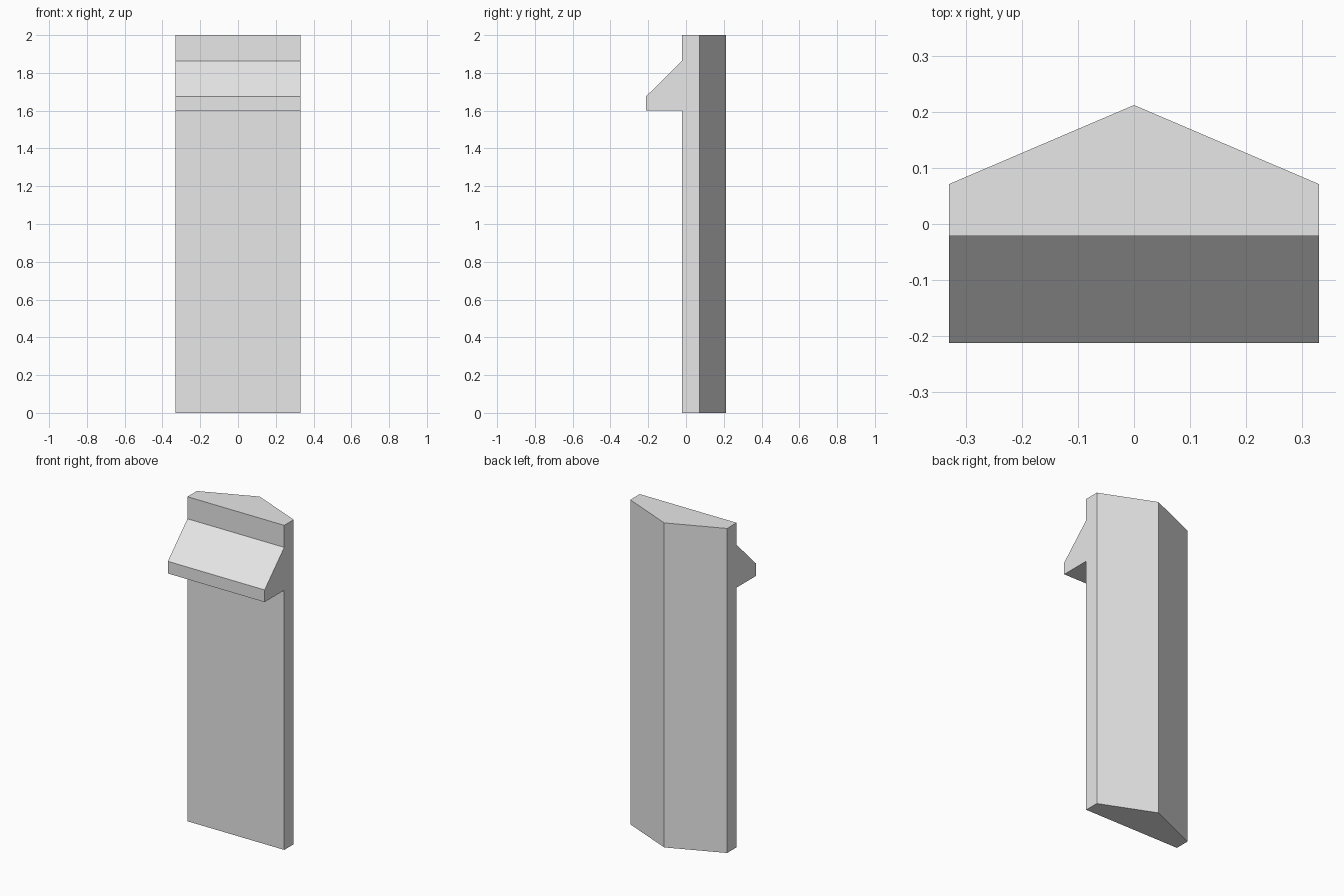
import bpy
import bmesh
from mathutils import Vector

cube = bpy.data.objects.get("Cube")
if cube:
    bpy.data.objects.remove(cube, do_unlink=True)

HALF_WIDTH = 0.33
FRONT = -0.021

grey = bpy.data.materials.new("light_grey")
grey.use_nodes = True
grey.diffuse_color = (0.8, 0.8, 0.8, 1)
grey.node_tree.nodes["Principled BSDF"].inputs["Base Color"].default_value = grey.diffuse_color


def prism(name, outline, sweep):
    """Extrude a flat outline along the sweep vector into a closed solid."""
    bm = bmesh.new()
    face = bm.faces.new([bm.verts.new(p) for p in outline])
    result = bmesh.ops.extrude_face_region(bm, geom=[face], use_keep_orig=True)
    moved = [g for g in result["geom"] if isinstance(g, bmesh.types.BMVert)]
    bmesh.ops.translate(bm, verts=moved, vec=Vector(sweep))
    bmesh.ops.recalc_face_normals(bm, faces=bm.faces)
    mesh = bpy.data.meshes.new(name)
    bm.to_mesh(mesh)
    bm.free()
    mesh.materials.append(grey)
    obj = bpy.data.objects.new(name, mesh)
    bpy.context.collection.objects.link(obj)
    return obj


# Tall post with a flat front and a pointed back
post_plan = [(-HALF_WIDTH, FRONT), (HALF_WIDTH, FRONT), (HALF_WIDTH, 0.071),
             (0, 0.212), (-HALF_WIDTH, 0.071)]
prism("post", [(x, y, 0) for x, y in post_plan], (0, 0, 2))

# Ledge with a sloped top across the front
ledge_side = [(FRONT, 1.6), (-0.212, 1.6), (-0.212, 1.675), (FRONT, 1.864)]
prism("front_ledge", [(-HALF_WIDTH, y, z) for y, z in ledge_side],
      (2 * HALF_WIDTH, 0, 0))
